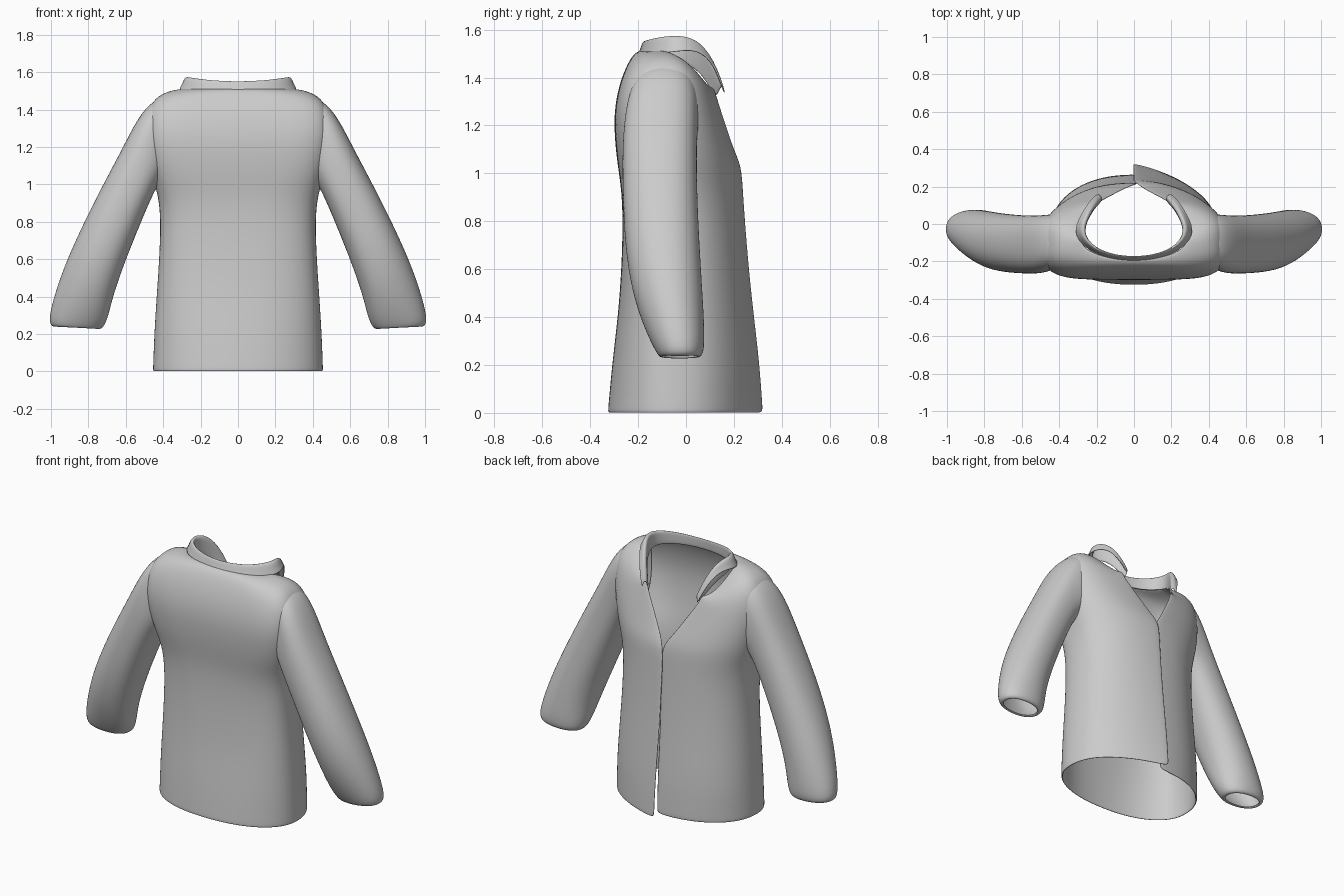
import bpy, math
from mathutils import Vector

cube = bpy.data.objects.get("Cube")
if cube:
    bpy.data.objects.remove(cube, do_unlink=True)

cloth = bpy.data.materials.new("grey_cloth")
cloth.use_nodes = True
GREY = (0.6, 0.6, 0.6, 1)
cloth.diffuse_color = GREY
cloth.node_tree.nodes["Principled BSDF"].inputs["Base Color"].default_value = GREY


def loft(name, rows, closed=False, thickness=0.012):
    """Skin a list of equal-length rows of points, give it thickness and smooth it."""
    n = len(rows[0])
    faces = []
    for r in range(len(rows) - 1):
        for c in range(n if closed else n - 1):
            d = (c + 1) % n
            faces.append((r * n + c, r * n + d, (r + 1) * n + d, (r + 1) * n + c))
    mesh = bpy.data.meshes.new(name)
    mesh.from_pydata([p for row in rows for p in row], [], faces)
    mesh.materials.append(cloth)
    mesh.shade_smooth()
    obj = bpy.data.objects.new(name, mesh)
    bpy.context.collection.objects.link(obj)
    shell = obj.modifiers.new("thickness", "SOLIDIFY")
    shell.thickness = thickness
    shell.offset = -1
    smooth = obj.modifiers.new("smooth", "SUBSURF")
    smooth.levels = smooth.render_levels = 2
    return obj


def spow(value, power):
    return math.copysign(abs(value) ** power, value)


# Body: rings open at the front,
# each (front z, side z, half width, front y, back y, gap, front squareness, back squareness)
MID_Y = -0.06
HALF = 16
BODY = [
    (0, 0, .445, .255, -.316, 0, 2.2, 2.2),
    (.03, .03, .444, .254, -.313, 0, 2.2, 2.2),
    (.2, .2, .438, .25, -.298, 0, 2.3, 2.3),
    (.4, .4, .425, .235, -.273, 0, 2.3, 2.5),
    (.6, .6, .411, .222, -.258, 0, 2.3, 2.7),
    (.8, .8, .403, .214, -.252, 0, 2.3, 3),
    (.93, .93, .414, .211, -.258, 0, 2.3, 3.4),
    (1.03, 1.03, .443, .208, -.273, .003, 2.3, 4),
    (1.1, 1.13, .468, .189, -.285, .038, 2.3, 4.5),
    (1.18, 1.25, .484, .163, -.29, .088, 2.3, 5),
    (1.25, 1.36, .482, .14, -.27, .132, 2.3, 5),
    (1.3, 1.44, .452, .125, -.24, .162, 2.3, 4.5),
    (1.33, 1.488, .385, .115, -.213, .178, 2.3, 3.2),
    (1.35, 1.503, .285, .11, -.187, .18, 2.2, 2.2),
]


def body_ring(zf, zs, hw, yf, yb, gap, n_front, n_back):
    start = math.asin((gap / hw) ** (n_front / 2))
    depth = (yf - MID_Y) / math.cos(start) ** (2 / n_front)
    flare = max(0, 1 - zf) * .045 + .015 if zf < 1.05 else 0
    ring = []
    for i in range(-HALF, HALF + 1):
        side = -1 if i > 0 else 1
        t = 1 - abs(i) / HALF
        a = start + (math.pi - start) * t
        n = n_front if math.cos(a) > 0 else n_back
        x = hw * abs(math.sin(a)) ** (2 / n)
        c = spow(math.cos(a), 2 / n)
        y = MID_Y + c * (depth if c > 0 else MID_Y - yb)
        k = min(1, t / .45)
        z = zf + (zs - zf) * k * k * (3 - 2 * k)
        # The left front panel laps over the right one
        if side > 0 and c > 0:
            y += flare * max(0, 1 - x / .35) ** 1.5
        if t == 0 and flare:
            x -= .008 if side > 0 else .022
        ring.append((side * x, y, z))
    return ring


loft("jacket_body", [body_ring(*row) for row in BODY])

# Sleeves: sections (outer x, outer z, inner x, inner z, back y, front y, roundness)
SLEEVE = [
    (.37, 1.455, .39, 1.1, -.2, .04, .72),
    (.45, 1.443, .425, 1.02, -.235, .042, .72),
    (.525, 1.355, .455, .97, -.252, .036, .76),
    (.612, 1.18, .492, .89, -.256, .034, .8),
    (.72, .98, .548, .755, -.252, .038, .85),
    (.83, .76, .622, .57, -.242, .048, .9),
    (.92, .56, .68, .4, -.207, .06, .95),
    (.982, .375, .703, .295, -.153, .067, .95),
    (1.003, .27, .725, .247, -.115, .065, .9),
    (.99, .249, .738, .237, -.106, .056, .9),
    (.978, .252, .75, .24, -.1, .049, .9),
]
SIDES = 20


def sleeve_section(ox, oz, ix, iz, yb, yf, power, side):
    outer, inner = Vector((ox, 0, oz)), Vector((ix, 0, iz))
    mid, reach = (outer + inner) / 2, (outer - inner) / 2
    ring = []
    for i in range(SIDES):
        a = math.tau * i / SIDES
        p = mid + reach * spow(math.cos(a), power)
        y = (yb + yf) / 2 + (yf - yb) / 2 * spow(math.sin(a), power)
        ring.append((side * p.x, y, p.z))
    return ring if side > 0 else ring[::-1]


for label, side in (("left", 1), ("right", -1)):
    loft(label + "_sleeve", [sleeve_section(*s, side) for s in SLEEVE], closed=True)

# Collar: stations from back centre to lapel tip, each (stand foot, fold, fall edge)
COLLAR = [
    ((0, -.184, 1.485), (0, -.18, 1.56), (0, -.21, 1.498)),
    ((.185, -.153, 1.485), (.178, -.15, 1.576), (.21, -.18, 1.498)),
    ((.278, -.06, 1.485), (.278, -.06, 1.6), (.34, -.06, 1.506)),
    ((.24, .035, 1.44), (.242, .04, 1.587), (.288, .05, 1.525)),
    ((.205, .085, 1.38), (.2, .108, 1.488), (.238, .13, 1.452)),
    ((.168, .12, 1.31), (.165, .152, 1.365), (.19, .17, 1.325)),
]


def collar_section(foot, fold, fall, side):
    foot, fold, fall = (Vector((side * p[0], p[1], p[2])) for p in (foot, fold, fall))
    near = fold.lerp(foot, .15)
    far = fold.lerp(fall, .35) + Vector((side * .006, 0, .01))
    return [foot, foot.lerp(fold, .5), near, far, fold.lerp(fall, .75), fall]


right_half = [collar_section(*s, -1) for s in reversed(COLLAR)]
left_half = [collar_section(*s, 1) for s in COLLAR[1:]]
loft("collar", right_half + left_half, thickness=.01)
